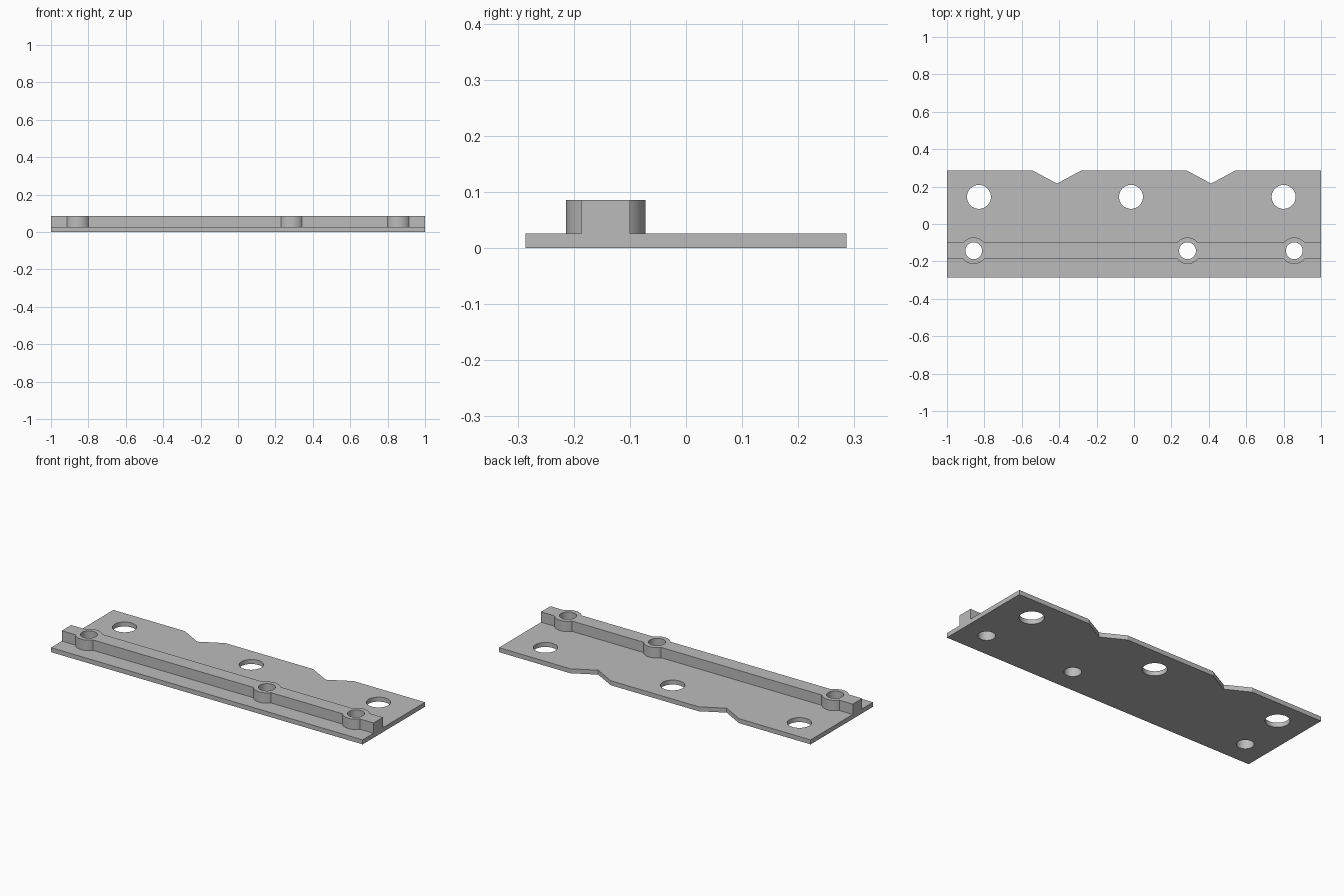
import bpy, bmesh, math

cube = bpy.data.objects.get("Cube")
if cube:
    bpy.data.objects.remove(cube, do_unlink=True)

THICK, TOP = 0.026, 0.086
RAIL_Y, RAIL_HALF = -0.143, 0.043
BOSS_R, BOLT_R, BIG_R = 0.071, 0.045, 0.064
BOSS_X = (-0.857, 0.286, 0.857)
BIG_X, BIG_Y = (-0.829, -0.016, 0.8), 0.145

grey = bpy.data.materials.new("plain grey")
grey.use_nodes = True
colour = (0.5, 0.5, 0.5, 1)
grey.diffuse_color = colour
grey.node_tree.nodes["Principled BSDF"].inputs["Base Color"].default_value = colour


def prism(name, outline, z0, z1):
    """Extrude a counter-clockwise outline from z0 to z1."""
    bm = bmesh.new()
    face = bm.faces.new([bm.verts.new((x, y, z0)) for x, y in outline])
    new = bmesh.ops.extrude_face_region(bm, geom=[face])["geom"]
    for v in new:
        if isinstance(v, bmesh.types.BMVert):
            v.co.z = z1
    bmesh.ops.recalc_face_normals(bm, faces=bm.faces)
    mesh = bpy.data.meshes.new(name)
    bm.to_mesh(mesh)
    bm.free()
    mesh.materials.append(grey)
    obj = bpy.data.objects.new(name, mesh)
    bpy.context.collection.objects.link(obj)
    return obj


def cylinder(name, x, y, r, z0, z1, sides=64):
    turn = [2 * math.pi * i / sides for i in range(sides)]
    return prism(name, [(x + r * math.cos(a), y + r * math.sin(a)) for a in turn], z0, z1)


def combine(target, tool, operation):
    """Apply a boolean and discard the tool."""
    tool.hide_render = True
    mod = target.modifiers.new(operation.lower(), 'BOOLEAN')
    mod.operation, mod.solver, mod.object = operation, 'EXACT', tool
    bpy.context.view_layer.objects.active = target
    bpy.ops.object.modifier_apply(modifier=mod.name)
    bpy.data.objects.remove(tool, do_unlink=True)


# Flat plate with two V notches along the back edge
back = 0.286
notches = [(s * 0.412 + d, y) for s in (1, -1)
           for d, y in ((0.13, back), (0, 0.216), (-0.13, back))]
plate = prism("mounting_plate",
              [(-1, -back), (1, -back), (1, back)] + notches + [(-1, back)], 0, THICK)

# Raised rail with round bosses
y0, y1 = RAIL_Y - RAIL_HALF, RAIL_Y + RAIL_HALF
rail = prism("rail", [(-1, y0), (1, y0), (1, y1), (-1, y1)], THICK / 2, TOP)
for x in BOSS_X:
    combine(rail, cylinder("boss", x, RAIL_Y, BOSS_R, THICK / 2, TOP), 'UNION')
combine(plate, rail, 'UNION')

# Through holes in the bosses and the plate
for x in BOSS_X:
    combine(plate, cylinder("bolt_hole", x, RAIL_Y, BOLT_R, -0.1, 0.2), 'DIFFERENCE')
for x in BIG_X:
    combine(plate, cylinder("large_hole", x, BIG_Y, BIG_R, -0.1, 0.2), 'DIFFERENCE')

# Smooth round walls, crisp edges
bpy.ops.object.select_all(action='DESELECT')
plate.select_set(True)
bpy.context.view_layer.objects.active = plate
bpy.ops.object.shade_smooth_by_angle(angle=math.radians(25))
